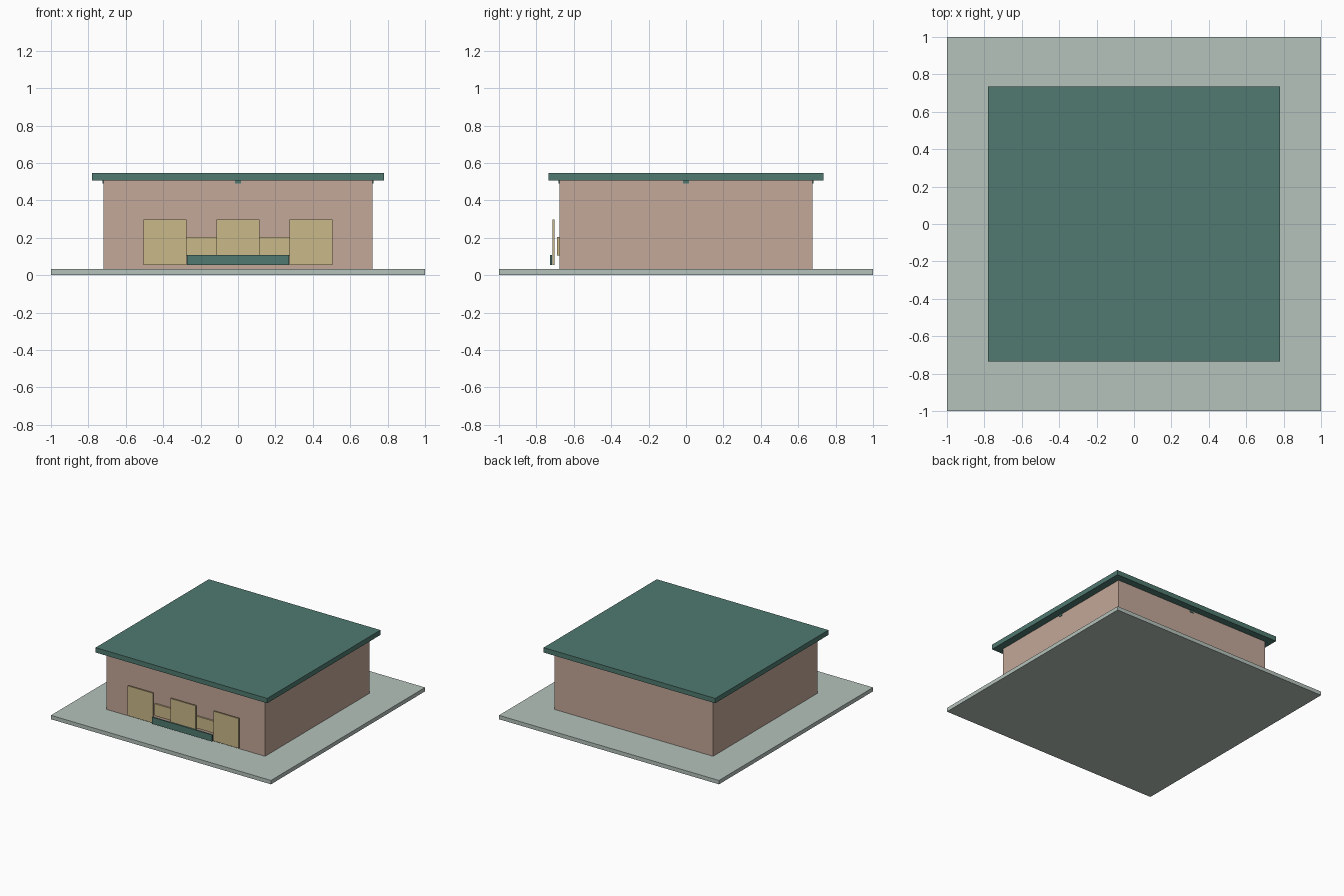
import bpy
from mathutils import Vector

cube = bpy.data.objects.get("Cube")
if cube:
    bpy.data.objects.remove(cube, do_unlink=True)


def material(name, rgb):
    """Make a flat material from a display colour."""
    linear = [((c / 255 + 0.055) / 1.055) ** 2.4 for c in rgb] + [1]
    mat = bpy.data.materials.new(name)
    mat.use_nodes = True
    mat.diffuse_color = linear
    mat.node_tree.nodes["Principled BSDF"].inputs["Base Color"].default_value = linear
    return mat


green = material("dark green", (80, 122, 112))
plaster = material("dusty pink plaster", (195, 167, 153))
paving = material("pale grey green paving", (181, 194, 187))
tan = material("warm tan", (202, 184, 136))


def box(name, low, high, mat):
    """Add a box spanning two opposite corners."""
    low, high = Vector(low), Vector(high)
    bpy.ops.mesh.primitive_cube_add(size=1, location=(low + high) / 2)
    obj = bpy.context.object
    obj.name = name
    obj.scale = high - low
    bpy.ops.object.transform_apply(location=False, rotation=False, scale=True)
    obj.data.materials.append(mat)
    return obj


# Ground, walls and flat overhanging roof
box("ground_slab", (-1, -1, 0), (1, 1, 0.032), paving)
box("walls", (-0.72, -0.677, 0.032), (0.72, 0.677, 0.506), plaster)
box("roof", (-0.78, -0.735, 0.506), (0.78, 0.735, 0.546), green)

# Crossing beams whose ends show just under the roof
box("beam_across", (-0.725, -0.015, 0.49), (0.725, 0.015, 0.507), green)
box("beam_along", (-0.015, -0.682, 0.49), (0.015, 0.682, 0.507), green)

# Three tall panels standing in front of the wall
for name, x in (("right", -0.39), ("centre", 0), ("left", 0.39)):
    box(name + "_panel", (x - 0.115, -0.713, 0.053), (x + 0.115, -0.702, 0.298), tan)

# Low band on the wall and green step in front
box("low_band", (-0.275, -0.69, 0.105), (0.275, -0.676, 0.203), tan)
box("front_step", (-0.272, -0.727, 0.053), (0.272, -0.716, 0.107), green)
